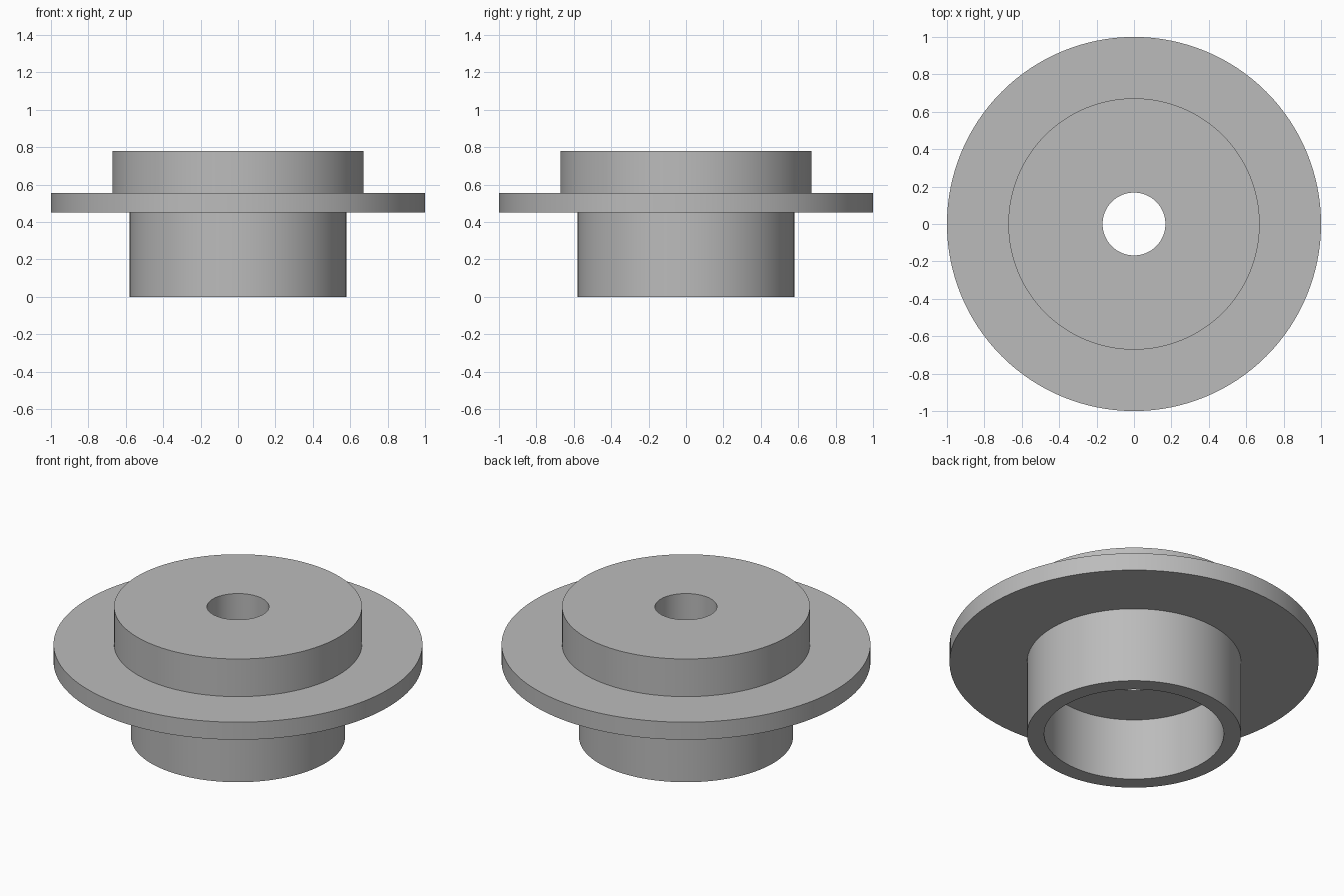
import bpy, bmesh, math
from mathutils import Matrix

cube = bpy.data.objects.get("Cube")
if cube:
    bpy.data.objects.remove(cube, do_unlink=True)

SEGMENTS = 128

# Single plain grey
grey = bpy.data.materials.new("plain grey")
grey.use_nodes = True
colour = (0.5, 0.5, 0.5, 1)
grey.diffuse_color = colour
grey.node_tree.nodes["Principled BSDF"].inputs["Base Color"].default_value = colour


def lathe(name, profile):
    """Turn a closed (radius, height) profile around the z axis."""
    bm = bmesh.new()
    verts = [bm.verts.new((r, 0, z)) for r, z in profile]
    edges = [bm.edges.new((v, verts[(i + 1) % len(verts)])) for i, v in enumerate(verts)]
    bmesh.ops.spin(bm, geom=verts + edges, cent=(0, 0, 0), axis=(0, 0, 1),
                   angle=math.tau, steps=SEGMENTS, use_merge=True)
    bmesh.ops.remove_doubles(bm, verts=bm.verts, dist=1e-5)
    bmesh.ops.recalc_face_normals(bm, faces=bm.faces)
    mesh = bpy.data.meshes.new(name)
    bm.to_mesh(mesh)
    bm.free()
    mesh.materials.append(grey)
    obj = bpy.data.objects.new(name, mesh)
    bpy.context.collection.objects.link(obj)
    bpy.ops.object.select_all(action='DESELECT')
    obj.select_set(True)
    bpy.context.view_layer.objects.active = obj
    bpy.ops.object.shade_smooth_by_angle(angle=math.radians(30))
    return obj


# Radii and heights of the turned steps
hole, bore, sleeve, boss, flange = 0.168, 0.487, 0.58, 0.672, 1.0
bore_top, flange_base, flange_top, top = 0.37, 0.45, 0.555, 0.78

# Hollow sleeve, wide flange and raised boss with a through hole, as one turned body
lathe("flanged_bushing", [
    (bore, 0), (sleeve, 0), (sleeve, flange_base),
    (flange, flange_base), (flange, flange_top),
    (boss, flange_top), (boss, top),
    (hole, top), (hole, bore_top), (bore, bore_top),
])
